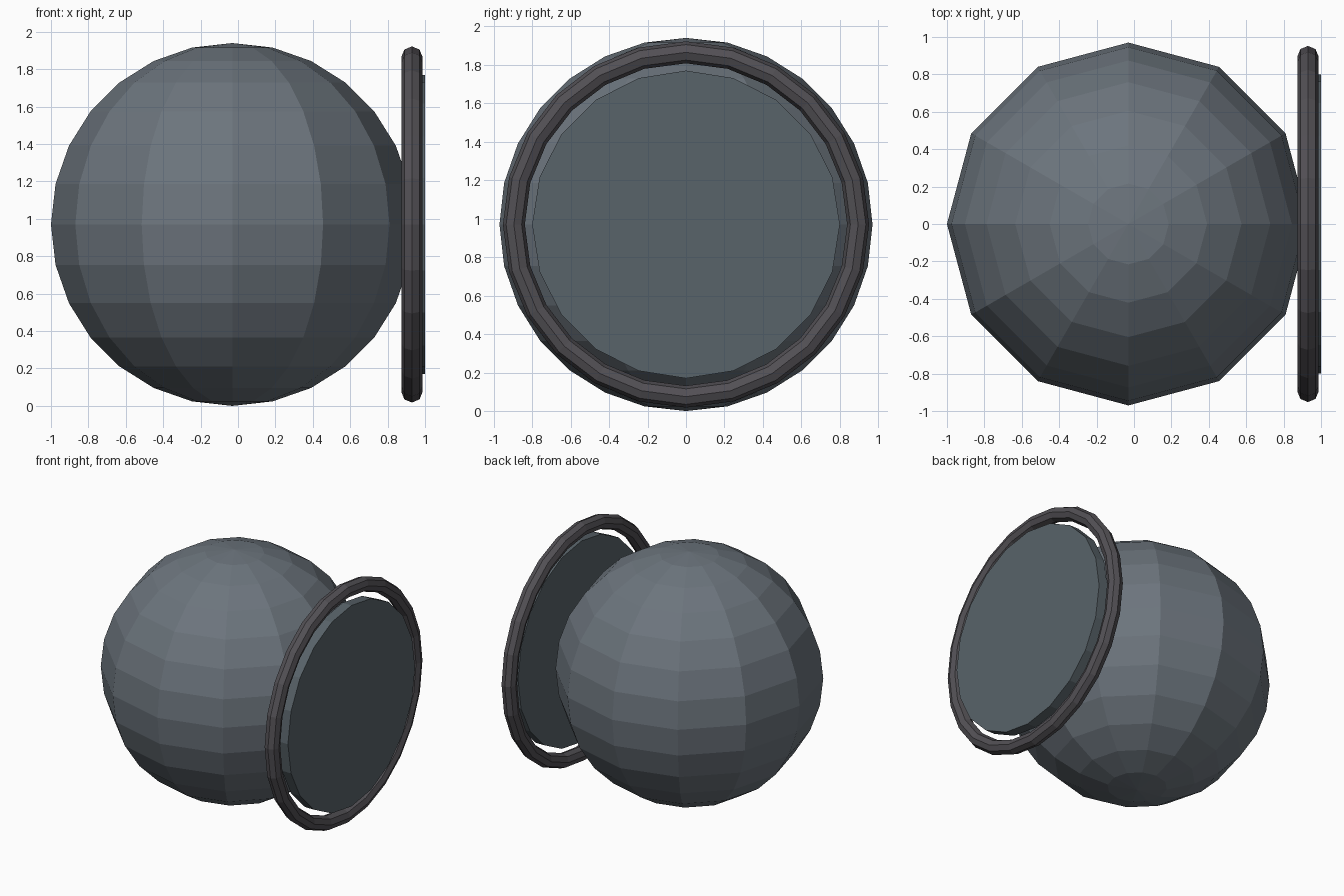
import bpy
from math import pi

if "Cube" in bpy.data.objects:
    bpy.data.objects.remove(bpy.data.objects["Cube"])

Z = 0.97  # shared centre height
SIDE = (0, pi / 2, 0)  # turn a part to face +x


def finish(label, color):
    ob = bpy.context.object
    ob.name = label
    mat = bpy.data.materials.new(label + "_colour")
    mat.diffuse_color = (*color, 1)
    mat.use_nodes = True
    mat.node_tree.nodes["Principled BSDF"].inputs["Base Color"].default_value = mat.diffuse_color
    ob.data.materials.append(mat)


# Faceted ball: 12 segments, 14 rings
bpy.ops.mesh.primitive_uv_sphere_add(segments=12, ring_count=14, radius=0.97,
                                     location=(-0.03, 0, Z))
finish("ball_body", (0.15, 0.177, 0.205))

# Rim ring standing upright at the side
bpy.ops.mesh.primitive_torus_add(major_segments=24, minor_segments=8,
                                 major_radius=0.895, minor_radius=0.057,
                                 location=(0.93, 0, Z), rotation=SIDE)
finish("rim_ring", (0.085, 0.08, 0.09))

# Thin solid disc inside the ring, standing slightly proud of it
bpy.ops.mesh.primitive_cylinder_add(vertices=20, radius=0.8, depth=0.08,
                                    location=(0.96, 0, Z), rotation=SIDE)
finish("face_disc", (0.099, 0.125, 0.142))
